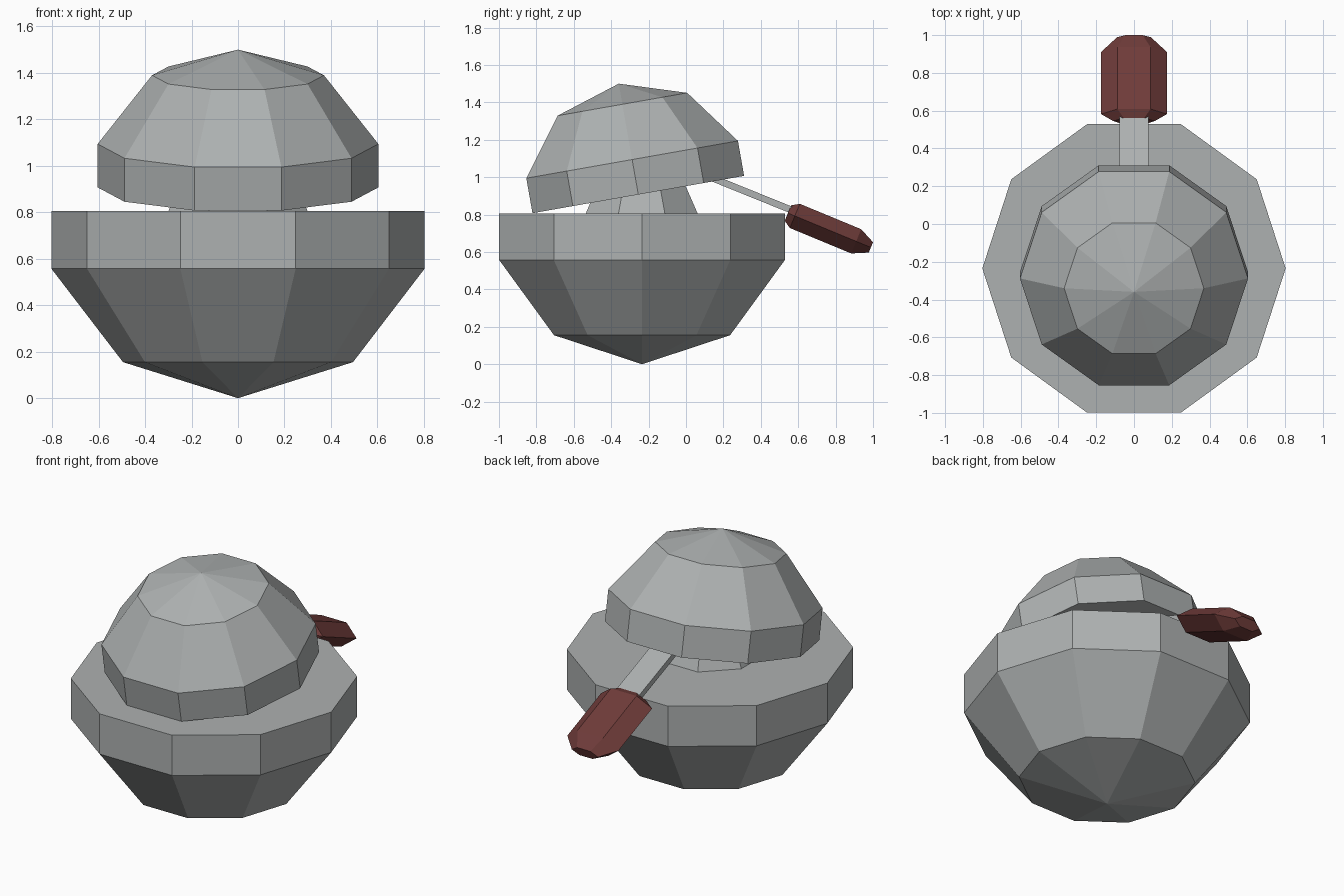
import bpy, bmesh, math
from mathutils import Vector, Matrix

if "Cube" in bpy.data.objects:
    bpy.data.objects.remove(bpy.data.objects["Cube"])


def material(name, color):
    m = bpy.data.materials.new(name)
    m.diffuse_color = (*color, 1)
    m.use_nodes = True
    m.node_tree.nodes["Principled BSDF"].inputs["Base Color"].default_value = m.diffuse_color
    return m


GREY = material("steel grey", (0.42, 0.44, 0.44))
RED = material("dark red grip", (0.16, 0.045, 0.042))


def lathe(name, rings, sides, mat, matrix, phase=0.0):
    """Loft rings of (height, radius_x, radius_y) along local z; radius 0 makes a tip."""
    bm = bmesh.new()
    loops = []
    for h, rx, ry in rings:
        n = sides if rx > 0 else 1
        loops.append([bm.verts.new((rx * math.cos(phase + i * math.tau / sides),
                                    ry * math.sin(phase + i * math.tau / sides), h))
                      for i in range(n)])
    for a, b in zip(loops, loops[1:]):
        for i in range(sides):
            j = (i + 1) % sides
            if len(a) == 1:
                bm.faces.new((a[0], b[j], b[i]))
            elif len(b) == 1:
                bm.faces.new((a[i], a[j], b[0]))
            else:
                bm.faces.new((a[i], a[j], b[j], b[i]))
    for loop in (loops[0], loops[-1]):
        if len(loop) > 1:
            bm.faces.new(loop)
    bm.transform(matrix)
    bmesh.ops.recalc_face_normals(bm, faces=bm.faces)
    me = bpy.data.meshes.new(name)
    bm.to_mesh(me)
    bm.free()
    me.materials.append(mat)
    ob = bpy.data.objects.new(name, me)
    bpy.context.collection.objects.link(ob)
    return ob


def place(y, z, tilt):
    return Matrix.Translation(Vector((0, y, z))) @ Matrix.Rotation(math.radians(tilt), 4, 'X')


def round_rings(*pairs):
    return [(h, r, r) for h, r in pairs]


# Lower bowl with pointed bottom
lathe("bowl", round_rings((0, 0), (0.155, 0.495), (0.557, 0.803), (0.806, 0.803)),
      10, GREY, place(-0.235, 0, 0))

# Tapered octagonal neck between bowl and dome
lathe("neck", round_rings((0.78, 0.336), (1.0, 0.232)), 8, GREY,
      place(-0.237, 0, 0), math.pi / 8)

# Tilted dome
lathe("dome", round_rings((0, 0.604), (0.19, 0.604), (0.49, 0.37), (0.602, 0)),
      10, GREY, place(-0.255, 0.907, 10))

# Flat lever rod, sloping down toward the back
s = math.sqrt(2)
lathe("lever_rod", [(-0.55, 0.077 * s, 0.018 * s), (0.08, 0.077 * s, 0.018 * s)],
      4, GREY, place(0.545, 0.832, -112), math.pi / 4)

# Flattened six-sided grip with tapered ends
k = 2 / math.sqrt(3)
lathe("lever_grip", [(0, 0.11, 0.045 * k), (0.04, 0.175, 0.07 * k),
                     (0.395, 0.175, 0.07 * k), (0.48, 0.09, 0.03 * k)],
      6, RED, place(0.545, 0.808, -112.5))
